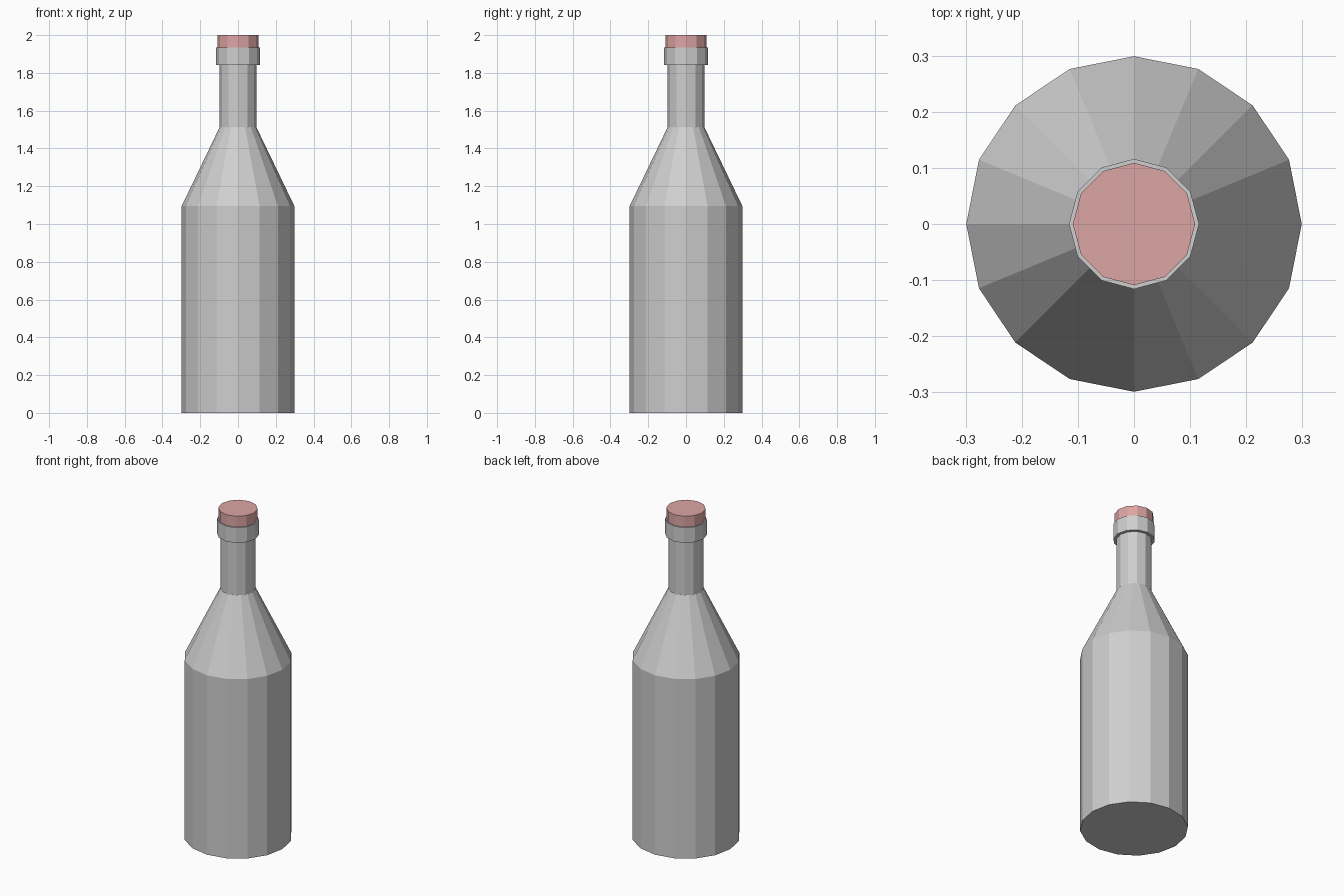
import bpy
import bmesh
import math

if "Cube" in bpy.data.objects:
    bpy.data.objects.remove(bpy.data.objects["Cube"])


def material(name, rgb):
    m = bpy.data.materials.new(name)
    m.diffuse_color = (*rgb, 1.0)
    m.use_nodes = True
    m.node_tree.nodes["Principled BSDF"].inputs["Base Color"].default_value = m.diffuse_color
    return m


grey = material("grey_glass", (0.62, 0.62, 0.62))
pink = material("pink_stopper", (0.72, 0.38, 0.37))


def lathe(name, profile, sides, mat):
    """Flat-faced solid of revolution from (radius, z) points, capped at both ends."""
    bm = bmesh.new()
    rings = []
    for r, z in profile:
        rings.append([bm.verts.new((r * math.cos(2 * math.pi * i / sides),
                                    r * math.sin(2 * math.pi * i / sides), z))
                      for i in range(sides)])
    for a, b in zip(rings, rings[1:]):
        for i in range(sides):
            j = (i + 1) % sides
            bm.faces.new((a[i], a[j], b[j], b[i]))
    bm.faces.new(rings[0][::-1])
    bm.faces.new(rings[-1])
    mesh = bpy.data.meshes.new(name)
    bm.to_mesh(mesh)
    bm.free()
    mesh.materials.append(mat)
    obj = bpy.data.objects.new(name, mesh)
    bpy.context.collection.objects.link(obj)
    return obj


# Straight body and sloping shoulder
lathe("bottle_body", [(0.299, 0.0), (0.299, 1.094), (0.097, 1.513)], 16, grey)
# Neck, lip ring and stopper
lathe("bottle_neck", [(0.098, 1.49), (0.098, 1.86)], 12, grey)
lathe("lip_ring", [(0.116, 1.841), (0.116, 1.934)], 12, grey)
lathe("stopper", [(0.109, 1.92), (0.109, 2.0)], 12, pink)
